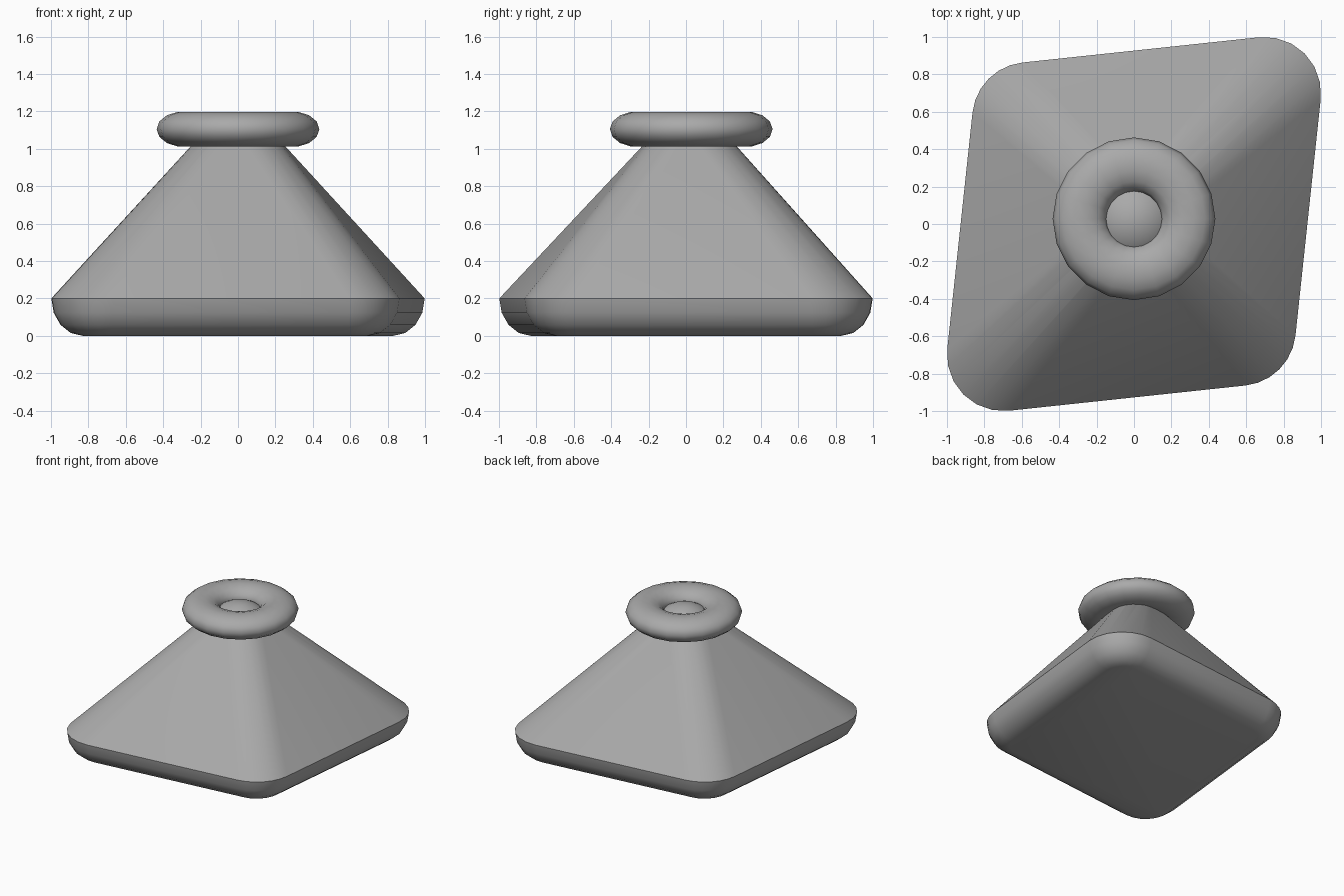
import bpy, bmesh
from math import sin, cos, pi, radians

if "Cube" in bpy.data.objects:
    bpy.data.objects.remove(bpy.data.objects["Cube"], do_unlink=True)

grey = bpy.data.materials.new("plain grey")
grey.use_nodes = True
colour = (0.4, 0.4, 0.4, 1)
grey.diffuse_color = colour
grey.node_tree.nodes["Principled BSDF"].inputs["Base Color"].default_value = colour


def finish(obj, angle):
    obj.data.materials.append(grey)
    bpy.ops.object.select_all(action='DESELECT')
    obj.select_set(True)
    bpy.context.view_layer.objects.active = obj
    bpy.ops.object.shade_smooth_by_angle(angle=radians(angle))


def rhombus_ring(radius, z, steps=6, lean=6.2):
    """Rounded rhombus outline: long diagonal towards +x +y."""
    points = []
    for corner in range(4):
        acute = corner % 2 == 0
        reach = 0.7 if acute else 0.565
        mid = radians(45 + 90 * corner)
        half = radians(45 + (lean if acute else -lean))
        cx = reach * (1 if cos(mid) > 0 else -1)
        cy = reach * (1 if sin(mid) > 0 else -1)
        for i in range(steps + 1):
            a = mid - half + 2 * half * i / steps
            points.append((cx + radius * cos(a), cy + radius * sin(a), z))
    return points


# Tapered body: rounded slab hulled with a dome at the top
bm = bmesh.new()
for i in range(5):
    a = i * pi / 8
    for p in rhombus_ring(0.13 + 0.17 * cos(a), 0.2 - 0.2 * sin(a)):
        bm.verts.new(p)
dome_r, dome_z, dome_y = 0.26, 0.905, 0.02
for i in range(1, 9):
    a = i * pi / 16
    for j in range(24):
        b = j * pi / 12
        bm.verts.new((dome_r * sin(a) * cos(b),
                      dome_y + dome_r * sin(a) * sin(b),
                      dome_z + dome_r * cos(a)))
bm.verts.new((0, dome_y, dome_z + dome_r))
bmesh.ops.convex_hull(bm, input=bm.verts[:])
bmesh.ops.delete(bm, geom=[v for v in bm.verts if not v.link_faces], context='VERTS')
bmesh.ops.dissolve_limit(bm, angle_limit=radians(0.5), verts=bm.verts[:], edges=bm.edges[:])
bmesh.ops.recalc_face_normals(bm, faces=bm.faces[:])
mesh = bpy.data.meshes.new("tapered_body")
bm.to_mesh(mesh)
bm.free()
body = bpy.data.objects.new("tapered_body", mesh)
bpy.context.collection.objects.link(body)
finish(body, 32)

# Flattened ring around the neck
bpy.ops.mesh.primitive_torus_add(major_segments=20, minor_segments=14,
                                 major_radius=0.29, minor_radius=0.145,
                                 location=(0, 0.028, 1.105))
ring = bpy.context.object
ring.name = "neck_ring"
ring.scale.z = 0.655
bpy.ops.object.transform_apply(location=False, rotation=False, scale=True)
finish(ring, 60)
